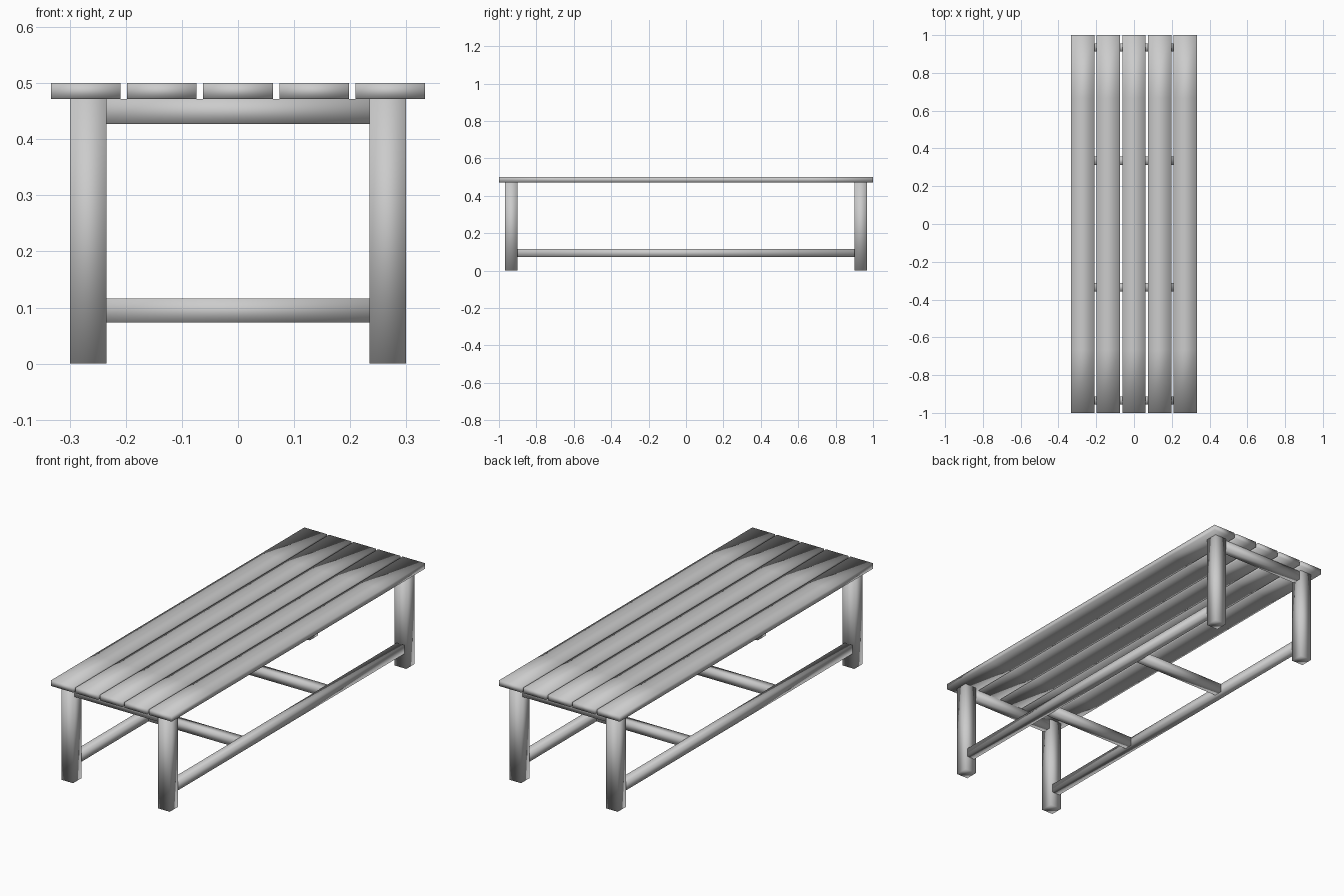
import bpy, bmesh
from mathutils import Vector

if "Cube" in bpy.data.objects:
    bpy.data.objects.remove(bpy.data.objects["Cube"])


def box(name, x, y, z, cuts=0):
    """Smooth-shaded box from (min, max) ranges, with optional cross cuts along y."""
    bm = bmesh.new()
    bmesh.ops.create_cube(bm, size=1)
    for v in bm.verts:
        v.co = Vector(r[0] if c < 0 else r[1] for c, r in zip(v.co, (x, y, z)))
    for i in range(1, cuts + 1):
        cut_y = y[0] + (y[1] - y[0]) * i / (cuts + 1)
        bmesh.ops.bisect_plane(bm, geom=bm.verts[:] + bm.edges[:] + bm.faces[:],
                               plane_co=(0, cut_y, 0), plane_no=(0, 1, 0))
    for f in bm.faces:
        f.smooth = True
    mesh = bpy.data.meshes.new(name)
    bm.to_mesh(mesh)
    bm.free()
    obj = bpy.data.objects.new(name, mesh)
    bpy.context.collection.objects.link(obj)
    return obj


def around(centre, width):
    return centre - width / 2, centre + width / 2


TOP, UNDER = 0.5, 0.472      # tabletop surfaces
LEG, RAIL = 0.065, 0.043     # timber thicknesses
LEG_X, LEG_Y = 0.267, 0.934  # leg centres
LOW = (0.073, 0.116)         # height range of the lower frame

# Tabletop planks
for i in range(5):
    box(f"plank_{i + 1}", around((i - 2) * 0.1357, 0.124), (-1, 1), (UNDER, TOP), cuts=5)

for sx, side in ((-1, "left"), (1, "right")):
    # Long lower rails between front and back legs
    y_end = LEG_Y - LEG / 2
    box(f"{side}_long_rail", around(sx * LEG_X, RAIL), (-y_end, y_end), LOW)
    # Legs
    for sy, end in ((-1, "front"), (1, "back")):
        box(f"{end}_{side}_leg", around(sx * LEG_X, LEG), around(sy * LEG_Y, LEG), (0, UNDER))

for sy, end in ((-1, "front"), (1, "back")):
    # Upper end rails between the legs
    x_end = LEG_X - LEG / 2
    box(f"{end}_top_rail", (-x_end, x_end), around(sy * LEG_Y, RAIL), (UNDER - 0.045, UNDER))
    # Lower cross rails joining the long rails
    x_end = LEG_X - RAIL / 2
    box(f"{end}_cross_rail", (-x_end, x_end), around(sy * 0.335, RAIL), LOW)
